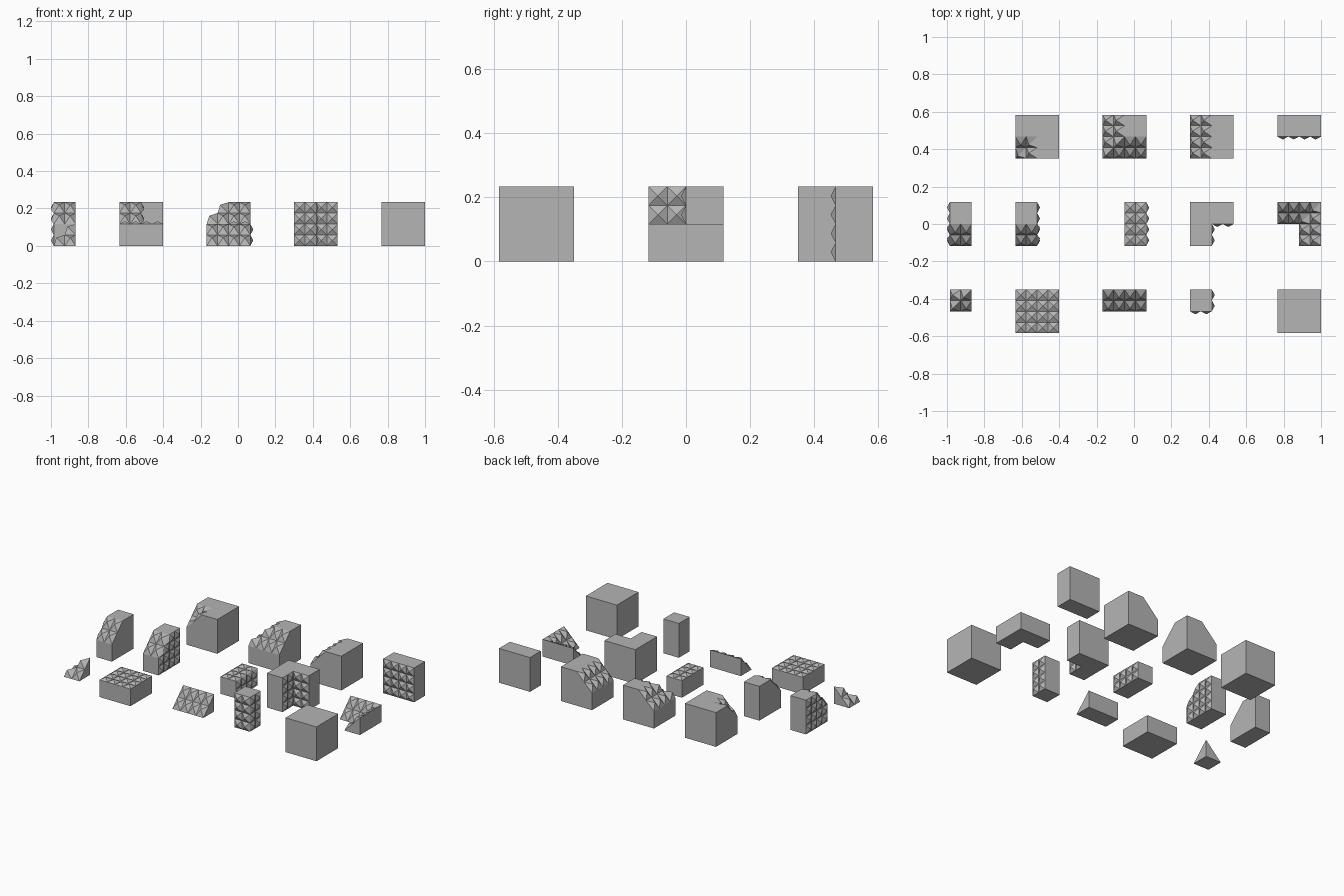
import bpy, bmesh
from mathutils import Vector

if "Cube" in bpy.data.objects:
    bpy.data.objects.remove(bpy.data.objects["Cube"])

C = 0.2335            # tile size
U = C / 4             # stud pitch
STUD = 2 - 8.5 * C    # stud height

grey = bpy.data.materials.new("dark_grey")
grey.diffuse_color = (0.46, 0.46, 0.46, 1)
grey.use_nodes = True
grey.node_tree.nodes["Principled BSDF"].inputs["Base Color"].default_value = grey.diffuse_color


def build_tile(name, col, row, height, inside=lambda i, j: True, shift=0.0):
    """Block on a 4x4 grid; height(x, y) in stud units, inside(i, j) is the footprint."""
    bm = bmesh.new()

    def face(pts):
        bm.faces.new([bm.verts.new(Vector(p) * U) for p in pts])

    def stud(pts, apex, push):
        # pyramid over the outline, tip pushed out along the given direction
        tip = Vector(apex) + Vector(push) * STUD / U
        for k in range(len(pts)):
            face([pts[k], pts[(k + 1) % len(pts)], tip])

    def centre(pts):
        return sum((Vector(p) for p in pts), Vector()) / len(pts)

    for i in range(4):
        for j in range(4):
            if not inside(i, j):
                continue
            base = [(i, j), (i + 1, j), (i + 1, j + 1), (i, j + 1)]
            hs = [height(x, y) for x, y in base]
            top = [(x, y, h) for (x, y), h in zip(base, hs)]
            # top: studded unless it is the flat full-height level
            if min(hs) == 4:
                face(top)
            else:
                dx = max(hs[1] - hs[0], hs[2] - hs[3])
                dy = max(hs[3] - hs[0], hs[2] - hs[1])
                stud(top, centre([top[0], top[2]]), (-dx, -dy, 1))
            face([(x, y, 0) for x, y in reversed(base)])
            # sides: studded only on walls inside the tile's square
            for k, (di, dj) in enumerate([(0, -1), (1, 0), (0, 1), (-1, 0)]):
                ni, nj = i + di, j + dj
                within = 0 <= ni < 4 and 0 <= nj < 4
                if within and inside(ni, nj):
                    continue
                a, b = base[k], base[(k + 1) % 4]
                ha, hb = hs[k], hs[(k + 1) % 4]
                m = min(ha, hb)
                polys = [[(*a, z), (*b, z), (*b, z + 1), (*a, z + 1)] for z in range(m)]
                if ha != hb:
                    polys.append([(*a, m), (*b, m), (*a, ha) if ha > hb else (*b, hb)])
                for p in polys:
                    if within:
                        stud(p, centre(p), (di, dj, 0))
                    else:
                        face(p)

    # weld and clean flat areas
    bmesh.ops.remove_doubles(bm, verts=bm.verts[:], dist=1e-5)
    bmesh.ops.dissolve_limit(bm, angle_limit=0.002, verts=bm.verts[:], edges=bm.edges[:])
    me = bpy.data.meshes.new(name)
    bm.to_mesh(me)
    bm.free()
    me.materials.append(grey)
    ob = bpy.data.objects.new(name, me)
    ob.location = (1 - 2 * C * (4 - col) - C + shift, -2.5 * C + 2 * C * row, 0)
    bpy.context.collection.objects.link(ob)


# footprints
left = lambda i, j: i < 2
right = lambda i, j: i >= 2
back = lambda i, j: j >= 2
full = lambda x, y: 4
half = lambda x, y: 2
front_slope = lambda x, y: min(4, 2 + y)

# front row
build_tile("low_outer_corner", 0, 0, lambda x, y: min(x, y) - 2, lambda i, j: i >= 2 and j >= 2)
build_tile("floor_slab", 1, 0, half)
build_tile("low_slope", 2, 0, lambda x, y: y - 2, back)
build_tile("wall_outer_corner", 3, 0, full, lambda i, j: i < 2 and j >= 2)
build_tile("solid_block", 4, 0, full)

# middle row
build_tile("slope_end_left", 0, 1, front_slope, right)
build_tile("slope_end_right", 1, 1, front_slope, left)
build_tile("floor_edge", 2, 1, half, left, shift=C / 2)
build_tile("wall_inner_corner", 3, 1, full, lambda i, j: i < 2 or j >= 2)
build_tile("low_inner_corner", 4, 1, lambda x, y: max(x - 2, y - 2, 0), lambda i, j: i >= 2 or j >= 2)

# back row
build_tile("high_inner_corner", 1, 2, lambda x, y: min(4, 2 + max(x, y)))
build_tile("high_outer_corner", 2, 2, lambda x, y: 2 + min(x, y, 2))
build_tile("high_slope", 3, 2, lambda x, y: 2 + min(x, 2))
build_tile("straight_wall", 4, 2, full, back)
